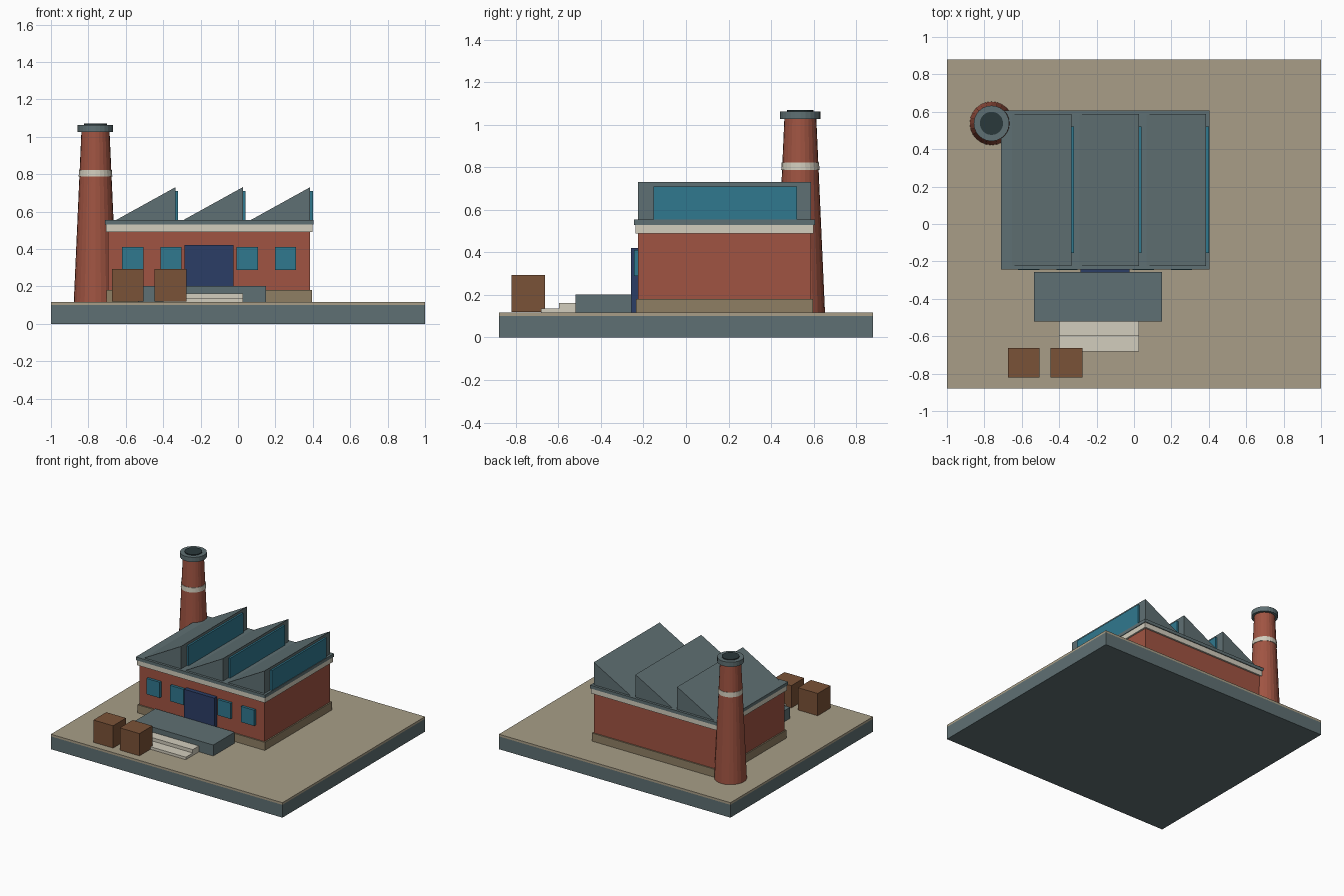
import bpy, bmesh

if "Cube" in bpy.data.objects:
    bpy.data.objects.remove(bpy.data.objects["Cube"])

def srgb(h):
    c = [int(h[i:i + 2], 16) / 255 for i in (0, 2, 4)]
    return [v / 12.92 if v < 0.04045 else ((v + 0.055) / 1.055) ** 2.4 for v in c] + [1]

def material(name, h):
    m = bpy.data.materials.new(name)
    m.diffuse_color = srgb(h)
    m.use_nodes = True
    m.node_tree.nodes["Principled BSDF"].inputs["Base Color"].default_value = m.diffuse_color
    return m

slate = material("slate", "5F7073")
sand = material("sand", "A89E87")
brick = material("brick", "A05442")
stone = material("stone", "8F7F64")
cream = material("cream", "D2CDBD")
glass = material("glass", "30788F")
navy = material("navy", "2B3D66")
wood = material("wood", "7A5237")
soot = material("soot", "2A383B")

def finish(name, bm, mat):
    bmesh.ops.recalc_face_normals(bm, faces=bm.faces)
    me = bpy.data.meshes.new(name)
    bm.to_mesh(me)
    bm.free()
    me.materials.append(mat)
    ob = bpy.data.objects.new(name, me)
    bpy.context.collection.objects.link(ob)
    return ob

def box(name, x, y, z, mat):
    """Box from (min, max) ranges."""
    bm = bmesh.new()
    bmesh.ops.create_cube(bm, size=1)
    for v in bm.verts:
        v.co = [r[0] if c < 0 else r[1] for c, r in zip(v.co, (x, y, z))]
    return finish(name, bm, mat)

def around(c, half):
    return (c - half, c + half)

def drum(name, x, y, z, r1, r2, mat, sides=24):
    bm = bmesh.new()
    bmesh.ops.create_cone(bm, cap_ends=True, segments=sides, radius1=r1, radius2=r2, depth=z[1] - z[0])
    bmesh.ops.translate(bm, verts=bm.verts, vec=(x, y, (z[0] + z[1]) / 2))
    return finish(name, bm, mat)

# Ground slab
box("base_slab", (-1, 1), (-0.88, 0.88), (0, 0.1), slate)
box("yard_surface", (-1, 1), (-0.88, 0.88), (0.1, 0.117), sand)

# Main hall
CX, CY = -0.154, 0.181
box("plinth", around(CX, 0.55), around(CY, 0.416), (0.117, 0.18), stone)
box("brick_walls", around(CX, 0.54), around(CY, 0.406), (0.18, 0.49), brick)
box("cornice", around(CX, 0.553), around(CY, 0.419), (0.49, 0.53), cream)
box("roof_slab", around(CX, 0.558), around(CY, 0.425), (0.53, 0.555), slate)

# Sawtooth roof with skylights
for i in range(3):
    x0 = CX - 0.54 + 0.36 * i
    x1 = x0 + 0.36
    bm = bmesh.new()
    f = bm.faces.new([bm.verts.new((x, CY - 0.406, z)) for x, z in ((x0, 0.532), (x1, 0.532), (x1, 0.731))])
    ext = bmesh.ops.extrude_face_region(bm, geom=[f])["geom"]
    bmesh.ops.translate(bm, vec=(0, 0.812, 0), verts=[g for g in ext if isinstance(g, bmesh.types.BMVert)])
    finish(f"roof_tooth_{i + 1}", bm, slate)
    box(f"skylight_{i + 1}", (x1 - 0.005, x1 + 0.014), around(0.184, 0.338), (0.55, 0.71), glass)

# Front windows and door
for i, dx in enumerate((-0.408, -0.204, 0.204, 0.408)):
    box(f"window_{i + 1}", around(CX + dx, 0.057), (-0.245, -0.215), (0.289, 0.412), glass)
box("loading_door", around(-0.155, 0.131), (-0.258, -0.22), (0.117, 0.422), navy)

# Loading dock and steps
box("loading_dock", (-0.535, 0.151), (-0.521, -0.256), (0.117, 0.203), slate)
box("upper_step", (-0.402, 0.027), (-0.597, -0.521), (0.117, 0.163), cream)
box("lower_step", (-0.402, 0.027), (-0.683, -0.597), (0.117, 0.137), cream)

# Crates
for i, x in enumerate((-0.589, -0.361)):
    box(f"crate_{i + 1}", around(x, 0.085), (-0.822, -0.663), (0.119, 0.293), wood)

# Chimney
PX, PY = -0.762, 0.538
drum("chimney_stack", PX, PY, (0.117, 1.035), 0.116, 0.075, brick)
drum("chimney_band", PX, PY, (0.787, 0.823), 0.090, 0.088, cream)
drum("chimney_cap", PX, PY, (1.027, 1.064), 0.095, 0.095, slate)
drum("chimney_flue", PX, PY, (1.05, 1.07), 0.062, 0.062, soot)
